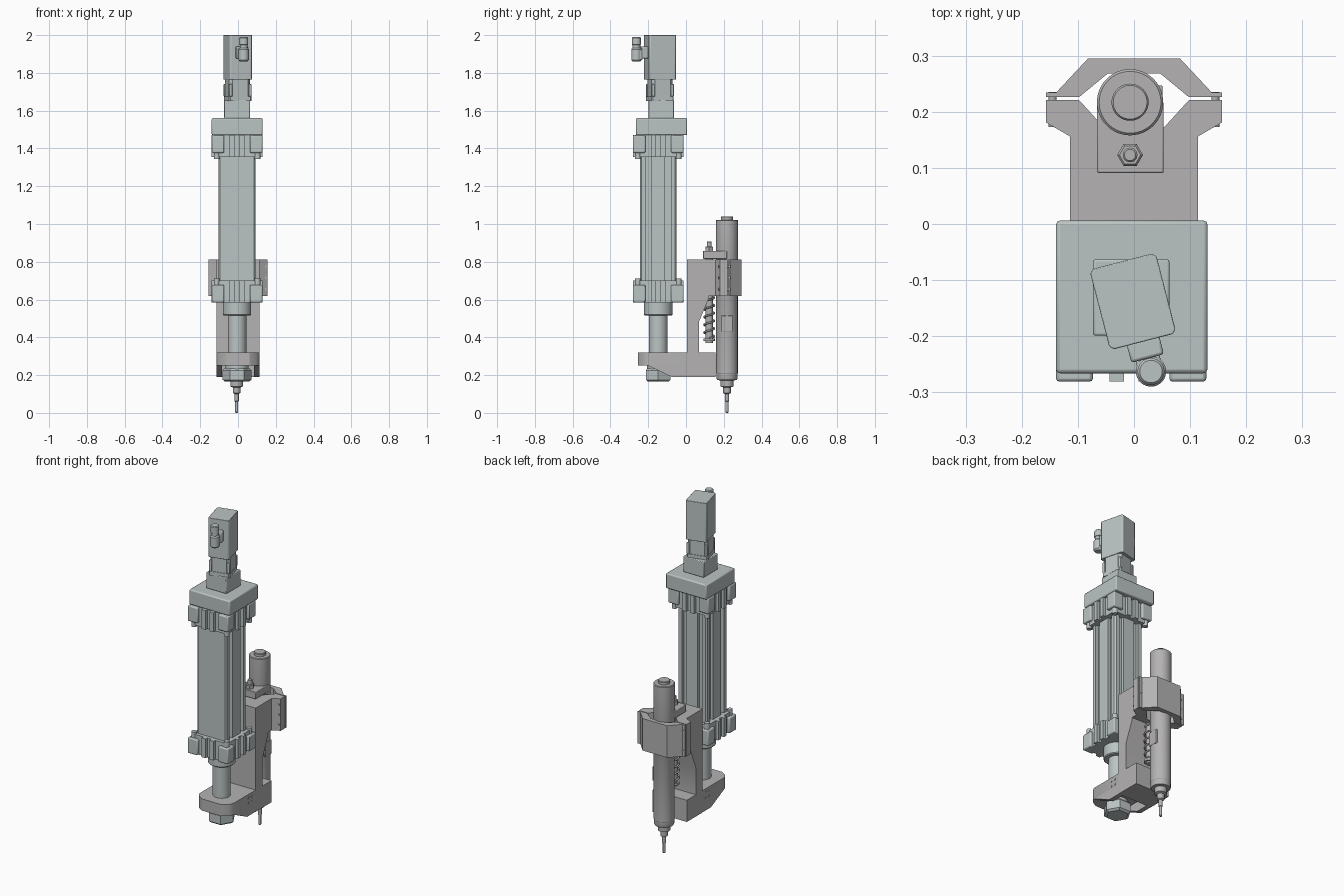
import bpy, bmesh, math
from mathutils import Matrix, Vector

if "Cube" in bpy.data.objects:
    bpy.data.objects.remove(bpy.data.objects["Cube"])

AX, AY = -0.005, -0.147      # actuator axis
SX, SY = -0.007, 0.217       # spindle axis


def material(name, rgb):
    m = bpy.data.materials.new(name)
    m.diffuse_color = (*rgb, 1)
    m.use_nodes = True
    m.node_tree.nodes["Principled BSDF"].inputs["Base Color"].default_value = m.diffuse_color
    return m


BLUE = material("cool_grey", (0.50, 0.55, 0.55))
WARM = material("warm_grey", (0.46, 0.45, 0.45))


def finish(name, bm, mat, bevel=0):
    bmesh.ops.recalc_face_normals(bm, faces=bm.faces)
    me = bpy.data.meshes.new(name)
    bm.to_mesh(me)
    bm.free()
    me.materials.append(mat)
    ob = bpy.data.objects.new(name, me)
    bpy.context.collection.objects.link(ob)
    if bevel:
        b = ob.modifiers.new("Bevel", 'BEVEL')
        b.width, b.segments, b.limit_method = bevel, 2, 'ANGLE'
    return ob


def prism(name, pts, lo, hi, mat, axis='Z', bevel=0):
    """Extrude a closed outline: xy along Z, or yz along X."""
    bm = bmesh.new()
    put = (lambda p, h: (p[0], p[1], h)) if axis == 'Z' else (lambda p, h: (h, p[0], p[1]))
    face = bm.faces.new([bm.verts.new(put(p, lo)) for p in pts])
    ext = bmesh.ops.extrude_face_region(bm, geom=[face])
    vs = [v for v in ext['geom'] if isinstance(v, bmesh.types.BMVert)]
    bmesh.ops.translate(bm, verts=vs, vec=(0, 0, hi - lo) if axis == 'Z' else (hi - lo, 0, 0))
    return finish(name, bm, mat, bevel)


def box(name, x, y, z, mat, bevel=0):
    return prism(name, [(x[0], y[0]), (x[1], y[0]), (x[1], y[1]), (x[0], y[1])], *z, mat, bevel=bevel)


def lathe(name, x, y, prof, mat, n=48, axis='Z'):
    """Revolve (radius, height) pairs around a line through x, y."""
    bm = bmesh.new()
    rings = []
    for r, z in prof:
        rings.append([bm.verts.new((r * math.cos(2 * math.pi * i / n), r * math.sin(2 * math.pi * i / n), z))
                      for i in range(n)])
    for a, b in zip(rings, rings[1:]):
        for i in range(n):
            bm.faces.new((a[i], a[(i + 1) % n], b[(i + 1) % n], b[i]))
    bm.faces.new(rings[0])
    bm.faces.new(rings[-1])
    ob = finish(name, bm, mat)
    ob.location = (x, y, 0)
    return ob


def mirror_x(pts):
    return pts + [(-x, y) for x, y in reversed(pts)]


# Actuator tube: plain front, twin grooves on the other three sides
H = 0.097
plain = [(-H + .008, -H), (H - .008, -H)]
side = [(-H + .008, -H)]
for g in (-0.052, 0.052):
    side += [(g - .015, -H), (g - .015, -H + .018), (g + .015, -H + .018), (g + .015, -H)]
side += [(H - .008, -H)]
tube = []
for k in range(4):
    c, s = round(math.cos(k * math.pi / 2)), round(math.sin(k * math.pi / 2))
    tube += [(AX + c * x - s * y, AY + s * x + c * y) for x, y in (side if k else plain)]
prism("actuator_tube", tube, 0.69, 1.37, BLUE)

# Slotted cylinder heads: core, corner pads, ribs and tie-rod nuts
for name, z0, z1, inner in (("lower_head", 0.585, 0.70, 1), ("upper_head", 1.355, 1.47, -1)):
    R = 0.134
    box(name + "_core", (AX - .117, AX + .117), (AY - .117, AY + .117), (z0, z1), BLUE)
    lip = (z0, z1 - .022) if inner > 0 else (z0 + .022, z1)
    for sx in (-1, 1):
        for sy in (-1, 1):
            xs = sorted((AX + sx * .068, AX + sx * R))
            ys = sorted((AY + sy * .068, AY + sy * R))
            box(name + "_corner_pad", xs, ys, lip, BLUE, .006)
            zt = z1 if inner > 0 else z0
            zs = sorted((zt - inner * .03, zt + inner * .012))
            lathe(name + "_tie_rod_nut", AX + sx * .108, AY + sy * .108,
                  [(.015, zs[0]), (.015, zs[1])], BLUE, 16)
    for g in (-.026, .026):
        box(name + "_rib_y", (AX + g - .013, AX + g + .013), (AY - R, AY + R), (z0, z1), BLUE)
        box(name + "_rib_x", (AX - R, AX + R), (AY + g - .013, AY + g + .013), (z0, z1), BLUE)

# Gear housing and motor adaptor
box("gear_housing", (-.139, .131), (-.266, .006), (1.47, 1.56), BLUE, .007)
box("motor_adaptor", (-.073, .063), (-.199, -.063), (1.56, 1.655), BLUE, .004)

# Servo motor, turned about its axis
motor = []


def chamfered(w, d, c):
    return [(-w + c, -d), (w - c, -d), (w, -d + c), (w, d - c), (w - c, d), (-w + c, d), (-w, d - c), (-w, -d + c)]


motor.append(prism("motor_flange", chamfered(.061, .061, .006), 1.65, 1.675, BLUE))
motor.append(prism("motor_stator", chamfered(.058, .058, .016), 1.675, 1.77, BLUE))
motor.append(prism("motor_body", chamfered(.061, .074, .007), 1.765, 2.0, BLUE, bevel=.002))
for sx in (-1, 1):
    for sy in (-1, 1):
        xs, ys = sorted((sx * .044, sx * .061)), sorted((sy * .044, sy * .061))
        motor.append(box("motor_corner_ear", xs, ys, (1.675, 1.74), BLUE, .003))
motor.append(box("connector_base", (-.03, .03), (-.105, -.07), (1.875, 1.94), BLUE, .005))
motor.append(box("connector_neck", (-.022, .022), (-.13, -.10), (1.868, 1.925), BLUE, .005))
motor.append(lathe("connector_plug", 0, -.129, [(.02, 1.86), (.027, 1.868), (.027, 1.925), (.021, 1.932),
                                                (.021, 1.948), (.024, 1.95), (.024, 1.985), (.02, 1.99)], BLUE, 32))
turn = Matrix.Translation((-.002, -.138, 0)) @ Matrix.Rotation(math.radians(14.5), 4, 'Z')
for ob in motor:
    ob.matrix_world = turn @ Matrix.Translation(ob.location)

# Piston rod, gland and clamping nut
lathe("rod_gland", AX, AY, [(.07, .515), (.075, .52), (.075, .59)], BLUE)
lathe("piston_rod", AX, AY, [(.049, .2), (.049, .56)], BLUE)
lathe("rod_nut", AX, AY, [(.062, .165), (.076, .175), (.076, .225), (.066, .236)], BLUE, 6)
lathe("rod_washer", AX, AY, [(.06, .23), (.06, .255)], BLUE)

# Frame: rod arm, side ribs, upright and lower guide
prism("rod_arm", mirror_x([(-.113, .07), (-.113, -.205), (-.098, -.232), (-.06, -.255)]), .25, .32, WARM)
for s in (-1, 1):
    xs = sorted((s * .085, s * .113))
    prism("arm_rib", [(.01, .19), (-.075, .19), (-.2, .25), (.01, .25)], *xs, WARM, 'X')
    for y in (-.058, -.028):
        for z in (.265, .297):
            ob = lathe("arm_pin", 0, 0, [(.007, -.002), (.007, .002)], WARM, 12)
            ob.matrix_world = Matrix.Translation((s * .113, y, z)) @ Matrix.Rotation(math.pi / 2, 4, 'Y')
prism("upright", [(.005, .19), (.155, .19), (.155, .32), (.068, .32), (.068, .48), (.118, .60),
                  (.118, .62), (.155, .62), (.155, .812), (.005, .812)], -.114, .114, WARM, 'X')

# Two-part V clamp with flanges
prism("clamp_front_jaw", mirror_x([(-.114, .12), (-.114, .156), (-.157, .181), (-.157, .221), (-.098, .221),
                                   (-.047, .165), (-.047, .12)]), .62, .812, WARM)
prism("clamp_rear_jaw", mirror_x([(-.157, .226), (-.157, .234), (-.139, .234), (-.082, .295)])
      + [(.098, .226), (.047, .268), (-.047, .268), (-.098, .226)], .62, .812, WARM)
for s in (-1, 1):
    for z in (.655, .716, .775):
        ob = lathe("clamp_screw", 0, 0, [(.007, -.03), (.007, .032)], WARM, 12)
        ob.matrix_world = Matrix.Translation((s * .145, .205, z)) @ Matrix.Rotation(math.pi / 2, 4, 'X')

# Spindle with stepped nose, drill tip and end cap
lathe("spindle", SX, SY, [(.005, 0), (.008, .004), (.008, .06), (.011, .062), (.011, .10), (.02, .105),
                          (.02, .135), (.034, .14), (.034, .172), (.052, .174), (.055, .18), (.055, .205),
                          (.057, .208), (.057, .62), (.059, .625), (.059, 1.018), (.055, 1.022),
                          (.033, 1.022), (.033, 1.036), (.03, 1.04)], WARM, 64)
box("spindle_side_pad", (SX + .03, SX + .058), (SY - .03, SY + .03), (.43, .515), WARM, .003)

# Spring-loaded guide: carrier plate, shaft, nut and coil
box("carrier_plate", (-.066, .053), (.091, SY), (.815, .858), WARM, .003)
lathe("guide_shaft", SX, .123, [(.019, .37), (.019, .86), (.013, .862), (.013, .905), (.01, .908)], WARM, 24)
lathe("guide_nut", SX, .123, [(.023, .855), (.023, .878), (.019, .882)], WARM, 6)
cu = bpy.data.curves.new("guide_spring", 'CURVE')
cu.dimensions, cu.bevel_depth, cu.bevel_resolution, cu.use_fill_caps = '3D', .005, 2, True
sp = cu.splines.new('POLY')
N, turns = 140, 5.5
sp.points.add(N)
for i, p in enumerate(sp.points):
    a = 2 * math.pi * turns * i / N
    p.co = (SX + .027 * math.cos(a), .123 + .027 * math.sin(a), .395 + .225 * i / N, 1)
cu.materials.append(WARM)
bpy.context.collection.objects.link(bpy.data.objects.new("guide_spring", cu))
lathe("spring_seat", SX, .123, [(.03, .38), (.03, .393)], WARM, 32)

# Smooth round parts, keep hard edges
for ob in bpy.context.scene.objects:
    if ob.type == 'MESH':
        ob.select_set(True)
        bpy.context.view_layer.objects.active = ob
bpy.ops.object.shade_smooth_by_angle(angle=math.radians(30))
